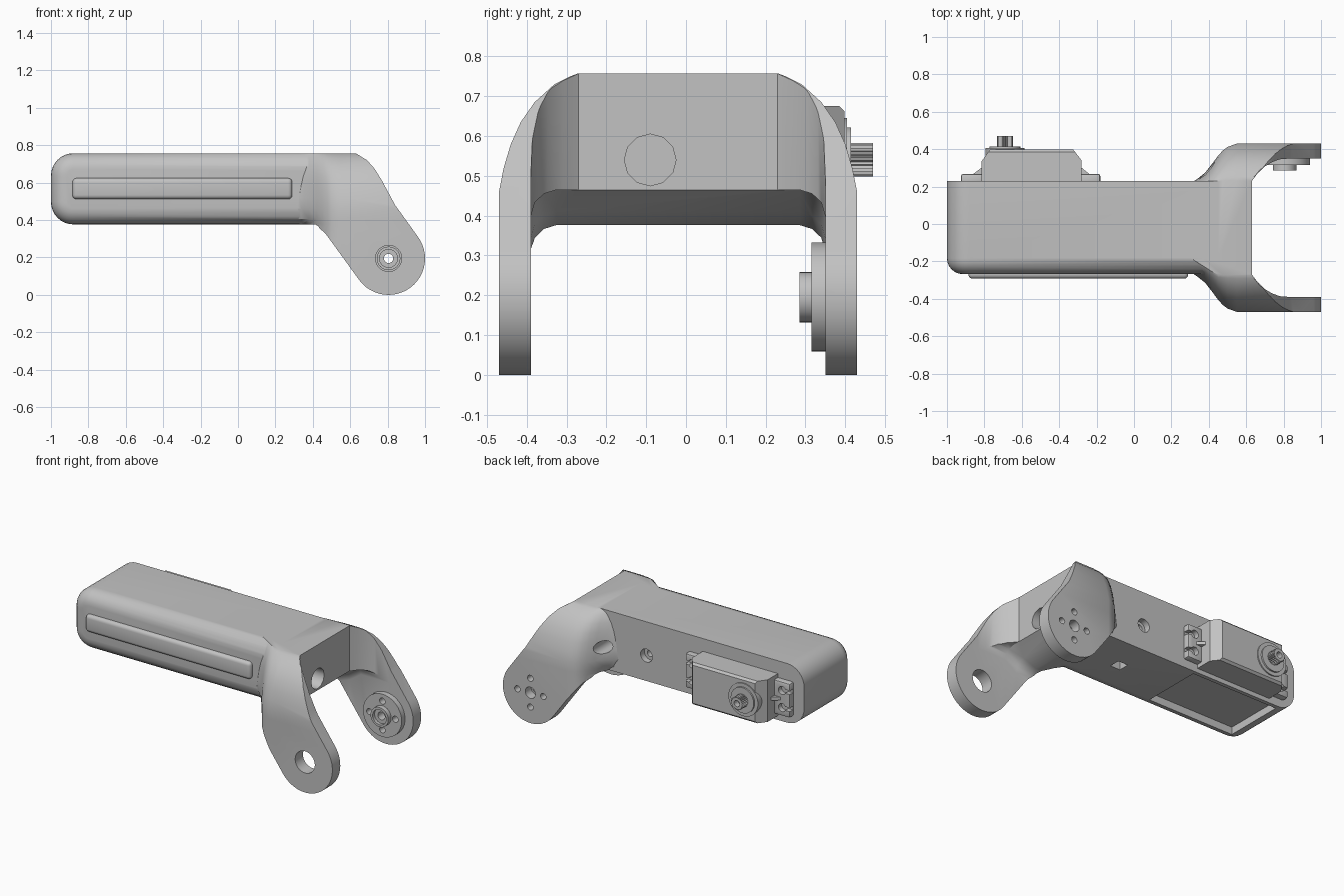
import bpy, bmesh
from math import cos, sin, pi, radians

if "Cube" in bpy.data.objects:
    bpy.data.objects.remove(bpy.data.objects["Cube"])

grey = bpy.data.materials.new("plastic grey")
grey.use_nodes = True
grey.diffuse_color = (0.54, 0.54, 0.54, 1)
grey.node_tree.nodes["Principled BSDF"].inputs["Base Color"].default_value = grey.diffuse_color

MID = -0.02              # centre plane between the fork arms
AXLE = (0.805, 0.195)    # fork joint, x and z
SHAFT = (-0.69, 0.54)    # servo shaft, x and z


def loft(name, rings):
    """Skin a row of equal closed rings and cap both ends."""
    bm = bmesh.new()
    rows = [[bm.verts.new(p) for p in ring] for ring in rings]
    n = len(rows[0])
    for low, high in zip(rows, rows[1:]):
        for i in range(n):
            bm.faces.new((low[i], low[(i + 1) % n], high[(i + 1) % n], high[i]))
    bm.faces.new(rows[0])
    bm.faces.new(rows[-1])
    bmesh.ops.recalc_face_normals(bm, faces=bm.faces)
    mesh = bpy.data.meshes.new(name)
    bm.to_mesh(mesh)
    bm.free()
    mesh.materials.append(grey)
    obj = bpy.data.objects.new(name, mesh)
    bpy.context.collection.objects.link(obj)
    return obj


def prism(name, pts, axis, a, b):
    """Extrude a 2D outline along an axis from a to b."""
    place = {"x": lambda p, t: (t, p[0], p[1]),
             "y": lambda p, t: (p[0], t, p[1]),
             "z": lambda p, t: (p[0], p[1], t)}[axis]
    return loft(name, [[place(p, t) for p in pts] for t in (a, b)])


def arc(c, r, start, end, steps):
    return [(c[0] + r * cos(radians(start + (end - start) * i / steps)),
             c[1] + r * sin(radians(start + (end - start) * i / steps)))
            for i in range(steps + 1)]


def disc(name, c, r, axis, a, b, n=32):
    return prism(name, arc(c, r, 0, 360, n)[:-1], axis, a, b)


def box(name, x, y, z):
    return prism(name, [(x[0], y[0]), (x[1], y[0]), (x[1], y[1]), (x[0], y[1])], "z", *z)


def apply_mod(obj, kind, **settings):
    mod = obj.modifiers.new("step", kind)
    for key, value in settings.items():
        setattr(mod, key, value)
    bpy.context.view_layer.objects.active = obj
    bpy.ops.object.modifier_apply(modifier=mod.name)


def combine(obj, op, *others):
    for other in others:
        apply_mod(obj, "BOOLEAN", operation=op, object=other, solver="EXACT")
        bpy.data.objects.remove(other)


def cross_section(x, half):
    """Closed ring at x, reflecting (distance, height) points about the fork's centre."""
    return [(x, MID - d, z) for d, z in half] + [(x, MID + d, z) for d, z in reversed(half)]


def fade(x, x0, x1, a, b):
    return a + (b - a) * min(1, max(0, (x - x0) / (x1 - x0)))


def smooth(obj, angle=32):
    bpy.ops.object.select_all(action="DESELECT")
    obj.select_set(True)
    bpy.context.view_layer.objects.active = obj
    bpy.ops.object.shade_smooth_by_angle(angle=radians(angle))


# Housing: rounded at its far end and along the front edges
R = 0.12
shell = prism("housing_with_fork",
              arc((-1 + R, 0.757 - R), R, 90, 180, 8) + arc((-1 + R, 0.377 + R), R, 180, 270, 8)
              + [(0.45, 0.377), (0.45, 0.757)], "y", -0.268, 0.23)
bm = bmesh.new()
bm.from_mesh(shell.data)
rim = [e for e in bm.edges if all(v.co.y < -0.25 for v in e.verts)
       and not all(v.co.x > 0.4 for v in e.verts)]
bmesh.ops.bevel(bm, geom=rim, offset=0.085, segments=6, profile=0.5, affect="EDGES")
bm.to_mesh(shell.data)
bm.free()

# Fork: domed cross-sections that widen along x, trimmed to the side outline
shoulder = [(0, 0.7575), (0.1, 0.75), (0.3, 0.73), (0.55, 0.685), (0.725, 0.635),
            (0.85, 0.58), (0.94, 0.52), (1, 0.46)]
rings = []
for x, w in ((0.26, 0.2), (0.3, 0.235), (0.34, 0.262), (0.38, 0.294), (0.42, 0.345),
             (0.45, 0.386), (0.475, 0.413), (0.5, 0.432), (0.55, 0.45), (1.01, 0.45)):
    flat = fade(x, 0.3, 0.445, 0.16, 0.251)
    tuck = fade(x, 0.34, 0.46, 0.085, 0)
    half = [(flat + (w - flat) * f, z) for f, z in shoulder]
    half += [(w - 0.3 * tuck, 0.405), (w - tuck, 0.377), (w - tuck, -0.1)]
    rings.append(cross_section(x, half))
fork = loft("fork", rings)
side = prism("side", [(0.2, 0.757), (0.2, 0.377), (0.39, 0.377), (0.43, 0.362), (0.47, 0.325)]
             + arc(AXLE, 0.195, 217, 397, 24)
             + [(0.84, 0.48), (0.77, 0.61), (0.73, 0.675), (0.69, 0.72), (0.63, 0.757)],
             "y", -0.6, 0.6)
combine(fork, "INTERSECT", side)

# Space between the arms: filleted hollow that rises toward the end face, and the gap beyond
hollow = loft("hollow", [cross_section(x, [(0.305, top), (0.337, top - 0.01), (0.36, top - 0.032),
                                           (0.37, top - 0.067), (0.37, -0.2)])
                         for x, top in ((0.1, 0.3765), (0.46, 0.3765), (0.55, 0.41),
                                        (0.63, 0.465), (1.1, 0.465))])
gap_half = [(0.63, 0.25), (0.66, 0.29), (0.7, 0.328), (0.74, 0.352), (0.78, 0.366),
            (0.83, 0.37), (1.1, 0.37)]
gap = prism("gap", [(x, MID - d) for x, d in gap_half]
            + [(x, MID + d) for x, d in reversed(gap_half)], "z", -0.2, 0.9)
combine(fork, "DIFFERENCE", hollow, gap)
combine(shell, "UNION", fork)

# Recess in the underside, cable ports and joint holes
combine(shell, "DIFFERENCE",
        box("recess", (-0.885, -0.27), (-0.185, 0.205), (0.3, 0.425)),
        box("vent", (0.08, 0.15), (-0.03, 0.04), (0.3, 0.43)),
        disc("cable_port", (-0.09, 0.54), 0.065, "x", 0.3, 0.8, 12),
        disc("back_port", (0.39, 0.54), 0.04, "y", -0.05, 0.6, 24),
        disc("screw_recess", (0.12, 0.54), 0.042, "y", 0.19, 0.3, 24),
        disc("screw_hole", (0.12, 0.54), 0.022, "y", 0.1, 0.3, 16),
        disc("front_joint", AXLE, 0.07, "y", -0.6, -0.3),
        disc("back_joint", AXLE, 0.036, "y", 0.37, 0.6))

# Stepped hub on the inside of the back arm
hub = disc("joint_hub", AXLE, 0.137, "y", 0.315, 0.351, 40)
combine(hub, "UNION", disc("hub_step", AXLE, 0.063, "y", 0.285, 0.33))
combine(hub, "DIFFERENCE", disc("hub_counterbore", AXLE, 0.048, "y", 0.2, 0.305))
for part in (shell, hub):
    combine(part, "DIFFERENCE", disc("hub_bore", AXLE, 0.025, "y", 0.2, 0.6, 24))
    for i in range(4):
        c = (AXLE[0] + 0.092 * cos(i * pi / 2), AXLE[1] + 0.092 * sin(i * pi / 2))
        combine(part, "DIFFERENCE", disc("hub_screw", c, 0.02, "y", 0.2, 0.6, 16))
smooth(shell)
smooth(hub)

# Long rounded trim bar on the front
bar = box("trim_bar", (-0.885, 0.29), (-0.292, -0.2), (0.512, 0.624))
apply_mod(bar, "BEVEL", width=0.022, segments=4)
smooth(bar)

# Servo case with chamfered cover
case = prism("servo_case", [(-0.815, 0.2), (-0.815, 0.335), (-0.77, 0.398), (-0.325, 0.398),
                            (-0.28, 0.34), (-0.28, 0.2)], "z", 0.405, 0.675)
trim = prism("case_trim", [(0.2, 0.405), (0.385, 0.405), (0.4, 0.42), (0.4, 0.66),
                           (0.385, 0.675), (0.2, 0.675)], "x", -1, 0)
combine(case, "INTERSECT", trim)
combine(case, "UNION", disc("boss_base", SHAFT, 0.105, "y", 0.34, 0.405),
        disc("shaft_boss", SHAFT, 0.082, "y", 0.35, 0.415))
smooth(case)

# Mounting ears: base, stiffening rib and two slotted screw holes each
for name, x0, x1, out in (("right", -0.925, -0.8, -0.87), ("left", -0.3, -0.18, -0.23)):
    ear = box(name + "_servo_ear", (x0, x1), (0.2, 0.268), (0.43, 0.65))
    apply_mod(ear, "BEVEL", width=0.012, segments=2)
    slot = (x0 - 0.05, out) if name == "right" else (out, x1 + 0.05)
    for z in (0.485, 0.595):
        combine(ear, "DIFFERENCE", disc("ear_hole", (out, z), 0.026, "y", 0.235, 0.4, 16),
                box("ear_slot", slot, (0.235, 0.4), (z - 0.012, z + 0.012)))
    smooth(ear)
    case_x = -0.81 if name == "right" else -0.285
    prism(name + "_ear_rib", [(out, 0.26), (case_x, 0.26), (case_x, 0.305)], "z", 0.53, 0.55)

# Toothed output shaft with a screw bore
teeth = 24
gear = prism("output_spline",
             [(SHAFT[0] + r * cos(pi * i / teeth), SHAFT[1] + r * sin(pi * i / teeth))
              for i in range(2 * teeth) for r in ((0.042, 0.036)[i % 2],)], "y", 0.41, 0.47)
combine(gear, "DIFFERENCE", disc("shaft_bore", SHAFT, 0.02, "y", 0.43, 0.5, 16))
